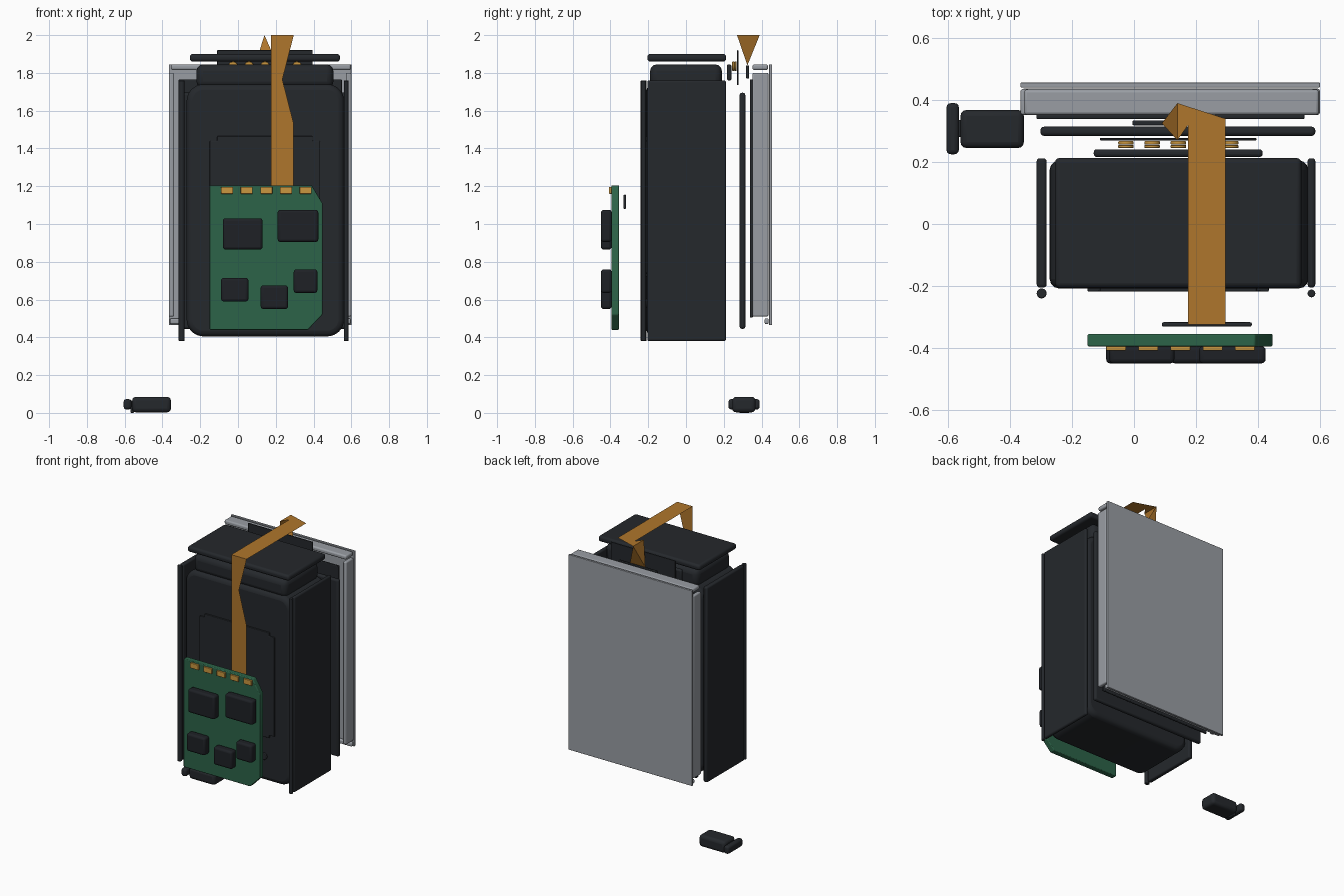
import bpy, bmesh, math
from mathutils import Vector

if "Cube" in bpy.data.objects:
    bpy.data.objects.remove(bpy.data.objects["Cube"])


def material(name, rgb):
    m = bpy.data.materials.new(name)
    m.diffuse_color = (*rgb, 1)
    m.use_nodes = True
    m.node_tree.nodes["Principled BSDF"].inputs["Base Color"].default_value = m.diffuse_color
    return m


DARK = material("dark_plastic", (0.018, 0.021, 0.025))
CHIP = material("chip_black", (0.013, 0.015, 0.019))
GREEN = material("board_green", (0.025, 0.125, 0.065))
GOLD = material("contact_gold", (0.6, 0.31, 0.05))
FLEX = material("flex_amber", (0.43, 0.18, 0.025))
GREY = material("metal_grey", (0.32, 0.34, 0.37))


def finish(name, bm, mat, bevel=0.0, segments=3):
    bmesh.ops.recalc_face_normals(bm, faces=bm.faces)
    me = bpy.data.meshes.new(name)
    bm.to_mesh(me)
    bm.free()
    ob = bpy.data.objects.new(name, me)
    bpy.context.collection.objects.link(ob)
    me.materials.append(mat)
    if bevel:
        mod = ob.modifiers.new("edge", "BEVEL")
        mod.width = bevel
        mod.segments = segments
        mod.limit_method = "ANGLE"
        mod.angle_limit = math.radians(40)
    bpy.ops.object.select_all(action="DESELECT")
    bpy.context.view_layer.objects.active = ob
    ob.select_set(True)
    bpy.ops.object.shade_smooth_by_angle(angle=math.radians(35))
    return ob


def box(name, x, y, z, mat=DARK, bevel=0.008):
    bm = bmesh.new()
    bmesh.ops.create_cube(bm, size=1)
    for v in bm.verts:
        v.co = Vector(a[0] + (c + 0.5) * (a[1] - a[0]) for c, a in zip(v.co, (x, y, z)))
    return finish(name, bm, mat, bevel)


def plate(name, outline, y, mat, bevel=0.006):
    """Outline in x-z, extruded along y."""
    bm = bmesh.new()
    face = bm.faces.new([bm.verts.new((px, y[0], pz)) for px, pz in outline])
    ext = bmesh.ops.extrude_face_region(bm, geom=[face])["geom"]
    for v in ext:
        if isinstance(v, bmesh.types.BMVert):
            v.co.y = y[1]
    return finish(name, bm, mat, bevel)


def rounded(x, z, r, n=8):
    pts = []
    corners = [(x[1] - r, z[1] - r), (x[0] + r, z[1] - r), (x[0] + r, z[0] + r), (x[1] - r, z[0] + r)]
    for q, (cx, cz) in enumerate(corners):
        for i in range(n + 1):
            a = math.pi / 2 * (q + i / n)
            pts.append((cx + r * math.cos(a), cz + r * math.sin(a)))
    return pts


def cylinder(name, loc, r, length, axis, mat, bevel=0.004):
    bm = bmesh.new()
    bmesh.ops.create_cone(bm, cap_ends=True, segments=24, radius1=r, radius2=r, depth=length)
    rot = Vector((0, 0, 1)).rotation_difference(Vector(axis)).to_matrix()
    for v in bm.verts:
        v.co = rot @ v.co + Vector(loc)
    return finish(name, bm, mat, bevel, 2)


# Main housing, cap and lid
plate("housing", rounded((-0.272, 0.562), (0.405, 1.74), 0.09), (-0.208, 0.205), DARK, 0.03)
box("top_cap", (-0.22, 0.505), (-0.19, 0.19), (1.72, 1.845), bevel=0.035)
box("lid", (-0.255, 0.54), (-0.205, 0.213), (1.86, 1.90), bevel=0.015)

# Raised front cover with stepped corners, and small button below it
plate("front_cover", [(-0.15, 0.74), (-0.11, 0.74), (-0.11, 0.72), (0.395, 0.72), (0.395, 0.74),
                      (0.435, 0.74), (0.435, 1.44), (0.395, 1.44), (0.395, 1.465), (-0.11, 1.465),
                      (-0.11, 1.44), (-0.15, 1.44)], (-0.218, -0.2), DARK, 0.004)
cylinder("front_button", (0.35, -0.209, 0.58), 0.025, 0.015, (0, 1, 0), DARK)

# Side panels with front edge rods
for side, x in (("left", (-0.314, -0.282)), ("right", (0.56, 0.585))):
    box(side + "_panel", x, (-0.205, 0.212), (0.38, 1.76), bevel=0.01)
    cylinder(side + "_edge_rod", (sum(x) / 2, -0.224, 1.07), (x[1] - x[0]) / 2, 1.38, (0, 0, 1), DARK)

# Rear connector bar, pins and backing strip
box("connector_bar", (-0.13, 0.415), (0.216, 0.241), (1.76, 1.845), bevel=0.01)
for i in range(5):
    x = -0.026 + i * 0.0845
    for y in (0.25, 0.262):
        cylinder(f"pin_{i}", (x, y, 1.835), 0.025, 0.011, (0, 1, 0), GOLD, 0.003)
box("connector_strip", (-0.11, 0.395), (0.27, 0.277), (1.735, 1.92), bevel=0.002)

# Rear inner plate
box("inner_plate", (-0.302, 0.585), (0.284, 0.314), (0.445, 1.695), bevel=0.012)

# Display: dark sheet, frame rails and back panel
box("display_sheet", (-0.315, 0.55), (0.338, 0.354), (0.505, 1.765), bevel=0.005)
box("back_panel", (-0.366, 0.6), (0.44, 0.456), (0.465, 1.845), GREY, 0.003)
for side, x in (("left", (-0.366, -0.338)), ("right", (0.572, 0.6))):
    box(side + "_rail", x, (0.352, 0.436), (0.51, 1.80), GREY, 0.008)
box("top_rail", (-0.355, 0.597), (0.352, 0.434), (1.815, 1.845), GREY, 0.01)
box("bottom_rail", (-0.36, 0.597), (0.416, 0.438), (0.47, 0.50), GREY, 0.008)

# Circuit board with chips and contacts
plate("circuit_board", [(-0.15, 0.44), (0.37, 0.44), (0.447, 0.52), (0.447, 1.11), (0.39, 1.205),
                        (-0.15, 1.205)], (-0.395, -0.355), GREEN, 0.005)
chips = [((-0.08, 0.13), (0.865, 1.03)), ((0.21, 0.425), (0.905, 1.075)), ((-0.09, 0.055), (0.59, 0.715)),
         ((0.12, 0.265), (0.55, 0.675)), ((0.295, 0.42), (0.635, 0.76))]
for i, (x, z) in enumerate(chips):
    box(f"chip_{i}", x, (-0.45, -0.394), z, CHIP, 0.014)
for i in range(5):
    x = -0.09 + i * 0.104
    box(f"contact_{i}", (x, x + 0.064), (-0.408, -0.393), (1.16, 1.197), GOLD, 0.003)

# Flexible ribbon and its end connectors
box("front_ribbon_connector", (0.09, 0.38), (-0.331, -0.317), (1.08, 1.155), bevel=0.005)
box("rear_ribbon_connector", (-0.005, 0.295), (0.318, 0.334), (1.77, 1.84), bevel=0.005)
pts = [(0.175, -0.325, 1.15), (0.295, -0.325, 1.15), (0.295, -0.325, 1.53), (0.175, -0.325, 1.53),
       (0.235, -0.325, 1.765), (0.175, -0.325, 2.0), (0.295, -0.325, 2.0),
       (0.295, 0.34, 2.0), (0.175, 0.32, 2.0), (0.14, 0.39, 2.0), (0.14, 0.27, 2.0),
       (0.21, 0.325, 1.84), (0.09, 0.325, 1.84)]
bm = bmesh.new()
vs = [bm.verts.new(p) for p in pts]
for f in ((0, 1, 2, 3), (3, 2, 4), (3, 4, 5), (5, 4, 6), (5, 6, 7, 8), (8, 7, 9), (8, 9, 10),
          (10, 9, 12), (9, 11, 12)):
    bm.faces.new([vs[i] for i in f])
finish("ribbon_cable", bm, FLEX)

# Loose plug lying at the lower left
box("plug_body", (-0.56, -0.355), (0.245, 0.368), (0.003, 0.085), bevel=0.02)
box("plug_head", (-0.605, -0.565), (0.225, 0.39), (0.018, 0.073), bevel=0.014)
box("plug_neck", (-0.57, -0.55), (0.28, 0.335), (0.0, 0.065), bevel=0.005)
